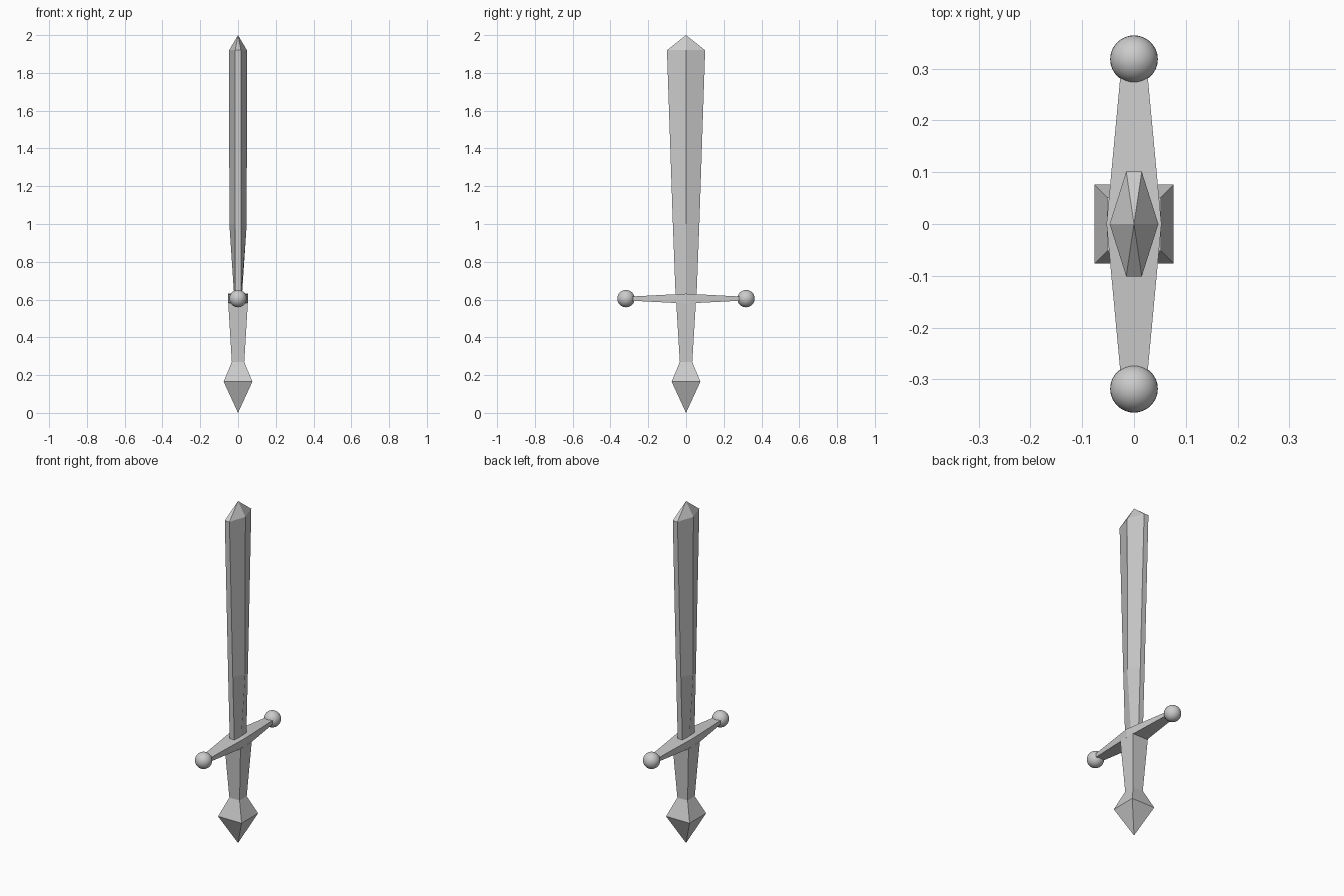
import bpy, bmesh, math

if "Cube" in bpy.data.objects:
    bpy.data.objects.remove(bpy.data.objects["Cube"])

def loft(name, rings):
    """Skin a list of closed rings; a ring of one point becomes a tip."""
    bm = bmesh.new()
    rows = [[bm.verts.new(p) for p in ring] for ring in rings]
    for a, b in zip(rows, rows[1:]):
        n = max(len(a), len(b))
        for i in range(n):
            j = (i + 1) % n
            quad = [a[i % len(a)], a[j % len(a)], b[j % len(b)], b[i % len(b)]]
            bm.faces.new(list(dict.fromkeys(quad)))
    for end in (rows[0], rows[-1]):
        if len(end) > 2:
            bm.faces.new(end)
    bmesh.ops.recalc_face_normals(bm, faces=bm.faces)
    mesh = bpy.data.meshes.new(name)
    bm.to_mesh(mesh)
    bm.free()
    obj = bpy.data.objects.new(name, mesh)
    bpy.context.collection.objects.link(obj)
    return obj

def square(h, z):
    return [(h, h, z), (-h, h, z), (-h, -h, z), (h, -h, z)]

def hexagon(x, y, z, flat=0.015):
    return [(x, 0, z), (flat, y, z), (-flat, y, z),
            (-x, 0, z), (-flat, -y, z), (flat, -y, z)]

def bar(x, y, h, z=0.605):
    return [(x, y, z + h), (-x, y, z + h), (-x, y, z - h), (x, y, z - h)]

# Blade: six-sided, widening towards a blunt point
loft("blade", [hexagon(0.02, 0.055, 0.61), hexagon(0.046, 0.07, 1.0),
               hexagon(0.047, 0.101, 1.92), [(0, 0, 2.0)]])

# Grip: tapered square shaft
loft("grip", [square(0.033, 0.27), square(0.052, 0.585)])

# Pommel: faceted spike under the grip
loft("pommel", [[(0, 0, 0)], square(0.076, 0.165), square(0.033, 0.27)])

# Crossguard: bar tapering to both ends
loft("crossguard", [bar(0.024, -0.31, 0.01), bar(0.053, 0, 0.026),
                    bar(0.024, 0.31, 0.01)])

# Round ends of the crossguard
for side, label in ((-1, "front"), (1, "back")):
    bpy.ops.mesh.primitive_uv_sphere_add(segments=32, ring_count=16, radius=0.046,
                                         location=(0, side * 0.318, 0.605))
    bpy.context.object.name = "guard_ball_" + label
    bpy.ops.object.shade_smooth()
